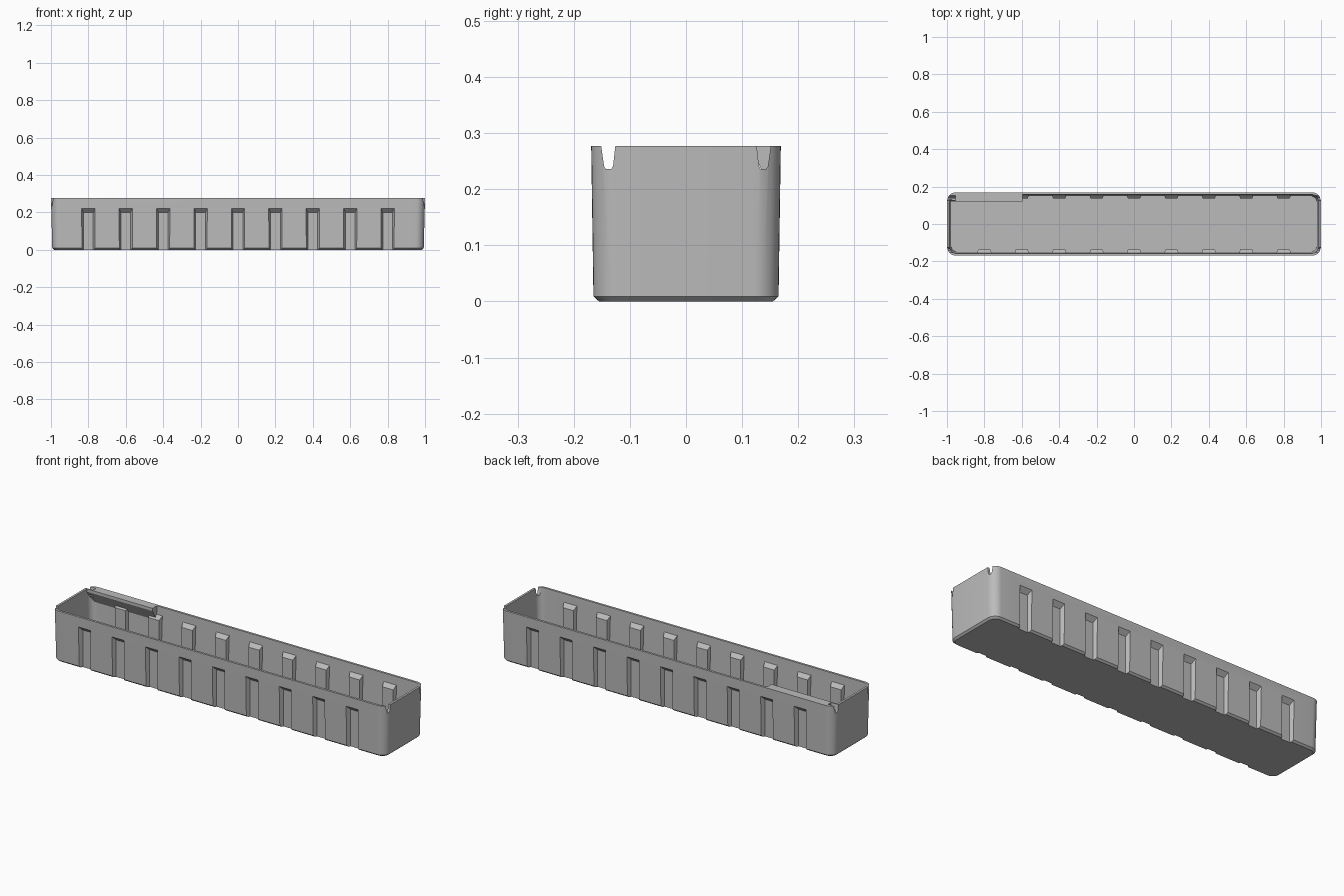
import bpy, bmesh, math

if "Cube" in bpy.data.objects:
    bpy.data.objects.remove(bpy.data.objects["Cube"])

HEIGHT = 0.277


def new_object(name, bm):
    bmesh.ops.recalc_face_normals(bm, faces=bm.faces)
    mesh = bpy.data.meshes.new(name)
    bm.to_mesh(mesh)
    bm.free()
    obj = bpy.data.objects.new(name, mesh)
    bpy.context.collection.objects.link(obj)
    return obj


def loft(bm, rings):
    """Closed solid through rings that have equal point counts."""
    loops = [[bm.verts.new(p) for p in ring] for ring in rings]
    n = len(loops[0])
    for a, b in zip(loops, loops[1:]):
        for i in range(n):
            j = (i + 1) % n
            bm.faces.new((a[i], a[j], b[j], b[i]))
    bm.faces.new(loops[0][::-1])
    bm.faces.new(loops[-1])


def rounded_rect(hx, hy, r, z, steps=8):
    pts = []
    for k, (sx, sy) in enumerate(((1, 1), (-1, 1), (-1, -1), (1, -1))):
        for i in range(steps + 1):
            a = math.pi / 2 * (k + i / steps)
            pts.append((sx * (hx - r) + r * math.cos(a),
                        sy * (hy - r) + r * math.sin(a), z))
    return pts


def tray_solid(name, sections):
    bm = bmesh.new()
    loft(bm, [rounded_rect(*s) for s in sections])
    return new_object(name, bm)


def rib_set(name, inner, outer, bottom):
    """Nine tapered blocks on each long side; inner/outer = (y, half width, top z)."""
    bm = bmesh.new()
    for side in (-1, 1):
        for k in range(-4, 5):
            x = 0.2 * k
            loft(bm, [[(x - w, side * y, bottom), (x + w, side * y, bottom),
                       (x + w, side * y, top), (x - w, side * y, top)]
                      for y, w, top in (inner, outer)])
    return new_object(name, bm)


def subtract(target, cutter):
    mod = target.modifiers.new("cut", 'BOOLEAN')
    mod.operation = 'DIFFERENCE'
    mod.solver = 'EXACT'
    mod.object = cutter
    bpy.context.view_layer.objects.active = target
    bpy.ops.object.modifier_apply(modifier=mod.name)
    bpy.data.objects.remove(cutter)


# Outer shell with slight draft and a chamfered foot
tray = tray_solid("tray", [(0.983, 0.155, 0.036, 0), (0.993, 0.165, 0.045, 0.009),
                           (1.0, 0.169, 0.048, HEIGHT)])

# Hollow interior, less the inward ribs and the corner shelf
cavity = tray_solid("cavity", [(0.978, 0.149, 0.034, 0.014),
                               (0.988, 0.157, 0.037, HEIGHT),
                               (0.988, 0.157, 0.037, HEIGHT + 0.05)])
subtract(cavity, rib_set("ribs", (0.136, 0.032, 0.212), (0.19, 0.051, 0.266), -0.05))

bm = bmesh.new()
shelf_profile = [(0.12, HEIGHT), (0.12, 0.262), (0.157, 0.195), (0.2, 0.117), (0.2, HEIGHT)]
loft(bm, [[(x, y, z) for y, z in shelf_profile] for x in (-1.1, -0.595)])
subtract(cavity, new_object("shelf", bm))
subtract(tray, cavity)

# Vertical grooves outside, open at the foot
subtract(tray, rib_set("grooves", (0.146, 0.026, 0.2), (0.19, 0.046, 0.244), -0.05))

# Tapered rim notches near the four corners of the end walls
bm = bmesh.new()
notch_profile = [(0.1235, 0.30), (0.130, 0.241), (0.133, 0.236),
                 (0.143, 0.236), (0.146, 0.241), (0.1545, 0.30)]
for sx in (-1, 1):
    for sy in (-1, 1):
        loft(bm, [[(sx * x, sy * y, z) for y, z in notch_profile] for x in (0.955, 1.05)])
subtract(tray, new_object("notches", bm))

# Single grey finish, smooth corners with crisp edges
grey = bpy.data.materials.new("grey plastic")
grey.diffuse_color = (0.5, 0.5, 0.5, 1)
grey.use_nodes = True
grey.node_tree.nodes["Principled BSDF"].inputs["Base Color"].default_value = grey.diffuse_color
tray.data.materials.clear()
tray.data.materials.append(grey)
for p in tray.data.polygons:
    p.material_index = 0
bpy.ops.object.select_all(action='DESELECT')
tray.select_set(True)
bpy.context.view_layer.objects.active = tray
bpy.ops.object.shade_smooth_by_angle(angle=math.radians(25))
